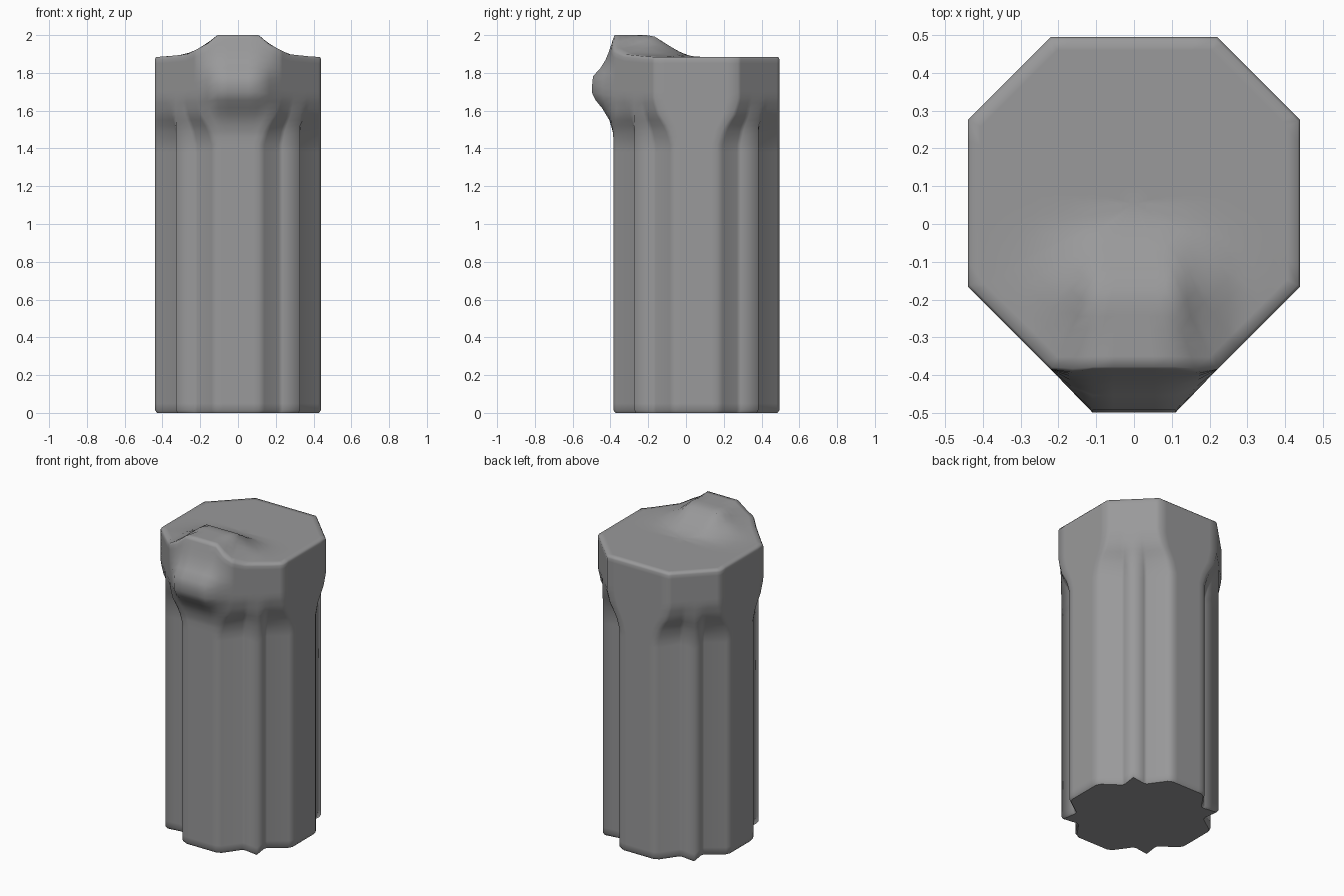
import bpy, bmesh

if "Cube" in bpy.data.objects:
    bpy.data.objects.remove(bpy.data.objects["Cube"])

CY = 0.055          # column axis sits slightly behind the origin because of the nose
TOP = 1.885


def interp(v, table):
    """Piecewise linear lookup."""
    if v <= table[0][0]:
        return table[0][1]
    for (a, fa), (b, fb) in zip(table, table[1:]):
        if v <= b:
            return fa + (fb - fa) * (v - a) / (b - a)
    return table[-1][1]


def section(half_corner):
    """Mirror half a corner over the diagonal, repeat it four times, subdivide the flats."""
    corner = half_corner + [(y, x) for x, y in reversed(half_corner[:-1])]
    w = corner[-1][0]
    quarter = corner + [(w - w * i / 4, 0.44) for i in range(1, 8)]
    pts = []
    for k in range(4):
        for x, y in quarter:
            for _ in range(k):
                x, y = -y, x
            pts.append((x, y))
    return pts


# fluted shaft (flat, notch, diagonal ridge) and plain octagon head
SHAFT = section([(0.44, 0.11), (0.425, 0.14), (0.32, 0.215), (0.315, 0.235), (0.328, 0.328)])
HEAD = section([(0.44, 0.22), (0.425, 0.235), (0.385, 0.275), (0.365, 0.295), (0.33, 0.33)])

FLARE = [(1.42, 0), (1.50, 0.25), (1.58, 0.75), (1.66, 1)]
MOUND_X = [(0.11, 1), (0.17, 0.55), (0.27, 0.12), (0.40, 0)]
MOUND_Y = [(-0.18, 1), (-0.15, 0.85), (-0.07, 0.4), (0.0, 0.08), (0.06, 0)]
NOSE_X = [(0.11, 1), (0.22, 0)]
NOSE_Z = [(1.48, 0), (1.55, 0.18), (1.62, 0.55), (1.68, 1), (1.78, 0.95),
          (1.83, 0.55), (1.88, 0.3), (1.98, 0)]


def shape(x, y, z):
    """Raise the mound on the top and push the nose out of the front."""
    y += CY
    lift = interp(abs(x), MOUND_X) * interp(y, MOUND_Y)
    z += 0.115 * lift * interp(z, [(1.6, 0), (TOP, 1)])
    front = interp(y, [(-0.38, 1), (-0.28, 0)])
    y -= 0.115 * front * interp(abs(x), NOSE_X) * interp(z, NOSE_Z)
    return x, y, z


# rings: (height, scale), up the wall and then inwards over the top
rings = [(0, 0.975), (0.015, 1), (0.05, 1), (1.38, 1), (1.42, 1)]
rings += [(1.46 + 0.03 * i, 1) for i in range(14)]
rings += [(1.872, 1), (TOP, 0.985)]
rings += [(TOP, s) for s in (0.92, 0.84, 0.76, 0.68, 0.6, 0.5, 0.4, 0.3, 0.2, 0.1)]

bm = bmesh.new()
loops = []
for z, s in rings:
    t = interp(z, FLARE)
    loops.append([bm.verts.new(shape(s * (a[0] + (b[0] - a[0]) * t),
                                     s * (a[1] + (b[1] - a[1]) * t), z))
                  for a, b in zip(SHAFT, HEAD)])
n = len(SHAFT)
for lo, hi in zip(loops, loops[1:]):
    for i in range(n):
        j = (i + 1) % n
        bm.faces.new((lo[i], lo[j], hi[j], hi[i])).smooth = True
centre = bm.verts.new(shape(0, 0, TOP))
for i in range(n):
    bm.faces.new((loops[-1][i], loops[-1][(i + 1) % n], centre)).smooth = True
# flat underside
bm.faces.new(list(reversed(loops[0]))).smooth = False
bmesh.ops.recalc_face_normals(bm, faces=bm.faces)

mesh = bpy.data.meshes.new("column")
bm.to_mesh(mesh)
bm.free()
column = bpy.data.objects.new("column", mesh)
bpy.context.collection.objects.link(column)

grey = bpy.data.materials.new("stone grey")
grey.diffuse_color = (0.32, 0.32, 0.325, 1)
grey.use_nodes = True
grey.node_tree.nodes["Principled BSDF"].inputs["Base Color"].default_value = grey.diffuse_color
mesh.materials.append(grey)
